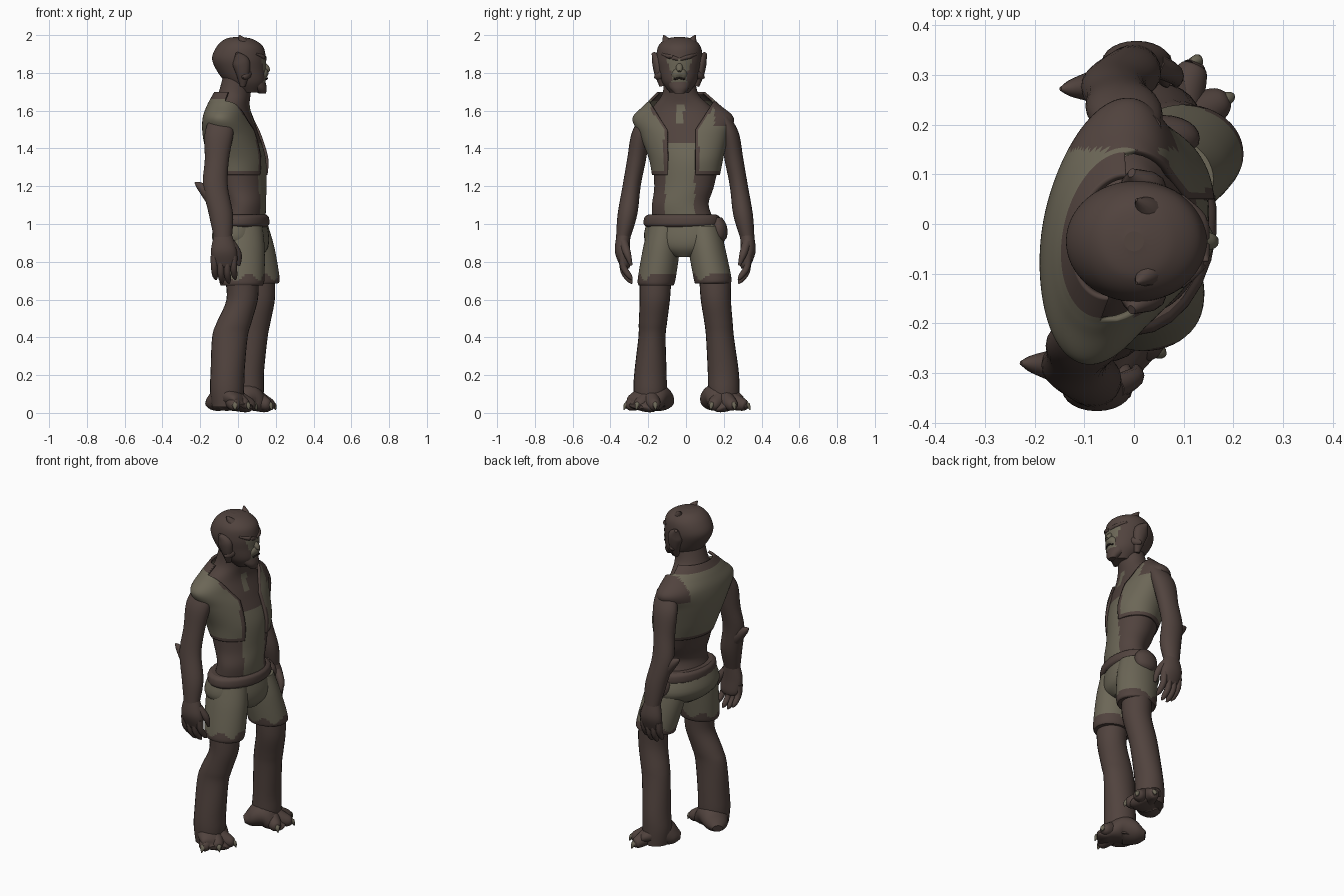
import bpy
import bmesh
import math
from mathutils import Vector

default_cube = bpy.data.objects.get("Cube")
if default_cube:
    bpy.data.objects.remove(default_cube, do_unlink=True)


def make_material(name, colour):
    mat = bpy.data.materials.new(name)
    mat.use_nodes = True
    mat.diffuse_color = (*colour, 1)
    mat.node_tree.nodes["Principled BSDF"].inputs["Base Color"].default_value = (*colour, 1)
    return mat


BROWN, TAN, DARK = range(3)
MATERIALS = [make_material("brown fur", (0.082, 0.056, 0.048)),
             make_material("tan cloth", (0.15, 0.135, 0.095)),
             make_material("dark eyes", (0.02, 0.014, 0.012))]


def smooth_path(rings, steps):
    """Catmull-Rom interpolation through (x, y, z, radius_u, radius_v) rings."""
    padded = [rings[0], *rings, rings[-1]]
    result = []
    for i in range(len(rings) - 1):
        quads = list(zip(*padded[i:i + 4]))
        for s in range(steps):
            t = s / steps
            result.append([b + t * (c - a) / 2 + t * t * (a - 2.5 * b + 2 * c - d / 2)
                           + t ** 3 * (1.5 * (b - c) + (d - a) / 2)
                           for a, b, c, d in quads])
    return result + [list(rings[-1])]


def loft(name, rings, colour=BROWN, flat=True, segments=24, steps=5, shear=0, opening=None):
    """Skin elliptical rings; colour is an index or a rule, opening gives a front gap."""
    path = smooth_path(rings, steps)
    bm = bmesh.new()
    loops = []
    for i, (x, y, z, ru, rv) in enumerate(path):
        tangent = Vector((0, 0, 1))
        if not flat:
            before, after = path[max(i - 1, 0)], path[min(i + 1, len(path) - 1)]
            tangent = (Vector(after[:3]) - Vector(before[:3])).normalized()
        side = Vector((1, 0, 0)) if abs(tangent.y) > 0.9 else Vector((0, 1, 0))
        u = side.cross(tangent).normalized()
        v = tangent.cross(u)
        start, end = 0, math.tau * (segments - 1) / segments
        if opening:
            low, high = [math.asin(max(-1, min(1, (e - y) / rv))) for e in opening(z)]
            start, end = high, math.tau + low
        loop = []
        for k in range(segments):
            a = start + (end - start) * k / (segments - 1)
            point = Vector((x, y, z)) + u * ru * math.cos(a) + v * rv * math.sin(a)
            point.x += shear * point.y
            loop.append(bm.verts.new(point))
        loops.append(loop)
    for low, high in zip(loops, loops[1:]):
        for k in range(segments - bool(opening)):
            n = (k + 1) % segments
            bm.faces.new((low[k], low[n], high[n], high[k]))
    if not opening:
        bm.faces.new(loops[0][::-1])
        bm.faces.new(loops[-1])
        bmesh.ops.recalc_face_normals(bm, faces=bm.faces)
    for face in bm.faces:
        face.smooth = len(face.verts) == 4
        face.material_index = colour(face.calc_center_median()) if callable(colour) else colour
    mesh = bpy.data.meshes.new(name)
    bm.to_mesh(mesh)
    bm.free()
    for mat in MATERIALS:
        mesh.materials.append(mat)
    obj = bpy.data.objects.new(name, mesh)
    bpy.context.collection.objects.link(obj)
    return obj


# Torso and neck, with the pale belly panel
def torso_colour(p):
    belly = -.11 < p.y < .045 and 1 < p.z < 1.42
    throat = -.055 < p.y < -.01 and 1.53 < p.z < 1.63
    return TAN if p.x > 0 and (belly or throat) else BROWN


loft("torso", [(.025, -.01, 1, .12, .17), (.045, -.03, 1.1, .105, .15),
               (.025, -.01, 1.2, .125, .158), (0, 0, 1.35, .145, .18),
               (-.03, -.01, 1.5, .13, .21), (-.035, -.02, 1.61, .1, .16),
               (-.015, -.03, 1.69, .085, .095), (.01, -.035, 1.8, .08, .08)],
     torso_colour, segments=64, steps=8, shear=.12)


# Open vest with a brown trim
def vest_gap(z):
    spread = max(0, z - 1.5) * .65
    return -.1 - spread, .05 + spread


def vest_colour(p):
    low, high = vest_gap(p.z)
    front_trim = p.x > 0 and low - .018 < p.y < high + .018
    shoulder_patch = p.y > .15 and p.z > 1.52
    return BROWN if front_trim or shoulder_patch or p.z < 1.28 or p.z > 1.66 else TAN


vest = loft("vest", [(.015, 0, 1.26, .14, .18), (0, 0, 1.35, .158, .198),
                     (-.03, -.01, 1.47, .152, .235), (-.05, -.015, 1.56, .13, .268),
                     (-.045, -.02, 1.63, .112, .2), (-.03, -.025, 1.7, .09, .125)],
            vest_colour, segments=96, steps=10, shear=.14, opening=vest_gap)
shell = vest.modifiers.new("cloth thickness", "SOLIDIFY")
shell.thickness = .014
shell.offset = -1

# Hips, belt and pouch
loft("shorts_seat", [(.02, -.015, 1.02, .13, .19), (.015, -.01, .93, .148, .212),
                     (.03, -.01, .87, .125, .17), (.045, -.01, .825, .075, .06)],
     TAN, shear=.15, segments=40)
loft("belt", [(.025, -.02, .985, .13, .19), (.025, -.02, 1.0, .142, .204),
              (.025, -.02, 1.035, .14, .2), (.025, -.02, 1.05, .125, .18)], shear=.1)
loft("belt_pouch", [(.06, .165, 1.035, .035, .025), (.06, .172, .99, .07, .044),
                    (.06, .172, .93, .065, .044), (.06, .165, .895, .025, .02)])


# Shorts legs with a ragged hem, lower legs and clawed feet
def hem_colour(p):
    return BROWN if p.z < .72 + .018 * math.sin(p.x * 45 + p.y * 30) else TAN


SHORTS = {
    "right": [(.01, -.11, .99, .12, .09), (.015, -.13, .87, .126, .098),
              (.02, -.155, .71, .12, .1), (.02, -.158, .675, .112, .092)],
    "left": [(.05, .09, .99, .11, .09), (.07, .11, .87, .124, .098),
             (.1, .14, .715, .12, .1), (.1, .14, .685, .112, .092)],
}
LEGS = {
    "right": [(.02, -.162, .72, .09, .085), (.022, -.165, .6, .083, .08),
              (-.02, -.175, .48, .092, .075), (-.043, -.18, .4, .094, .072),
              (-.055, -.188, .22, .09, .085), (-.058, -.19, .12, .09, .088),
              (-.058, -.19, .03, .08, .08)],
    "left": [(.11, .155, .72, .085, .085), (.112, .158, .6, .083, .08),
             (.088, .172, .48, .084, .075), (.075, .18, .4, .082, .074),
             (.06, .197, .22, .078, .082), (.055, .2, .12, .082, .083),
             (.055, .2, .03, .075, .08)],
}
# Heel, ball, then the three toe tips
FEET = {
    "right": [(-.14, -.1), (.035, -.255), (-.015, -.33), (.06, -.265), (.1, -.16)],
    "left": [(-.02, .115), (.135, .245), (.13, .34), (.2, .26), (.18, .13)],
}
for side in ("right", "left"):
    loft(side + "_shorts_leg", SHORTS[side], hem_colour, segments=48, steps=10)
    loft(side + "_leg", LEGS[side])
    heel, ball, *tips = [Vector(point) for point in FEET[side]]

    def along(start, end, sizes):
        return [(*start.lerp(end, f), z, a, b) for f, z, a, b in sizes]

    loft(side + "_foot", along(heel, ball, [
        (-.08, .05, .02, .03), (.12, .06, .05, .07), (.45, .085, .075, .088),
        (.75, .062, .052, .095), (.95, .04, .03, .085), (1.05, .035, .012, .05),
    ]), flat=False)
    for number, tip in enumerate(tips, 1):
        root = heel.lerp(ball, .6)
        loft(f"{side}_toe_{number}", along(root, tip, [
            (0, .08, .06, .05), (.5, .055, .042, .042),
            (.8, .04, .03, .03), (.92, .035, .012, .012)]), flat=False)
        loft(f"{side}_toe_claw_{number}", along(root, tip, [
            (.8, .045, .018, .016), (.92, .04, .015, .013), (1, .015, .002, .002)]),
            TAN, flat=False, segments=10, steps=3)

# Arms and hands, the left one swung forward
ARM = [(-.085, -.2, 1.57, .06, .04), (-.1, -.238, 1.48, .076, .05),
       (-.112, -.262, 1.34, .064, .05), (-.12, -.288, 1.2, .066, .048),
       (-.09, -.31, 1.05, .064, .052), (-.08, -.332, .93, .048, .038)]
PALM = [(-.08, -.33, .95, .045, .036), (-.075, -.337, .86, .068, .04),
        (-.07, -.325, .79, .062, .03), (-.07, -.32, .765, .045, .02)]
ELBOW = [(-.1, -.3, 1.07, .03, .03), (-.145, -.288, 1.15, .04, .035),
         (-.2, -.282, 1.2, .022, .02), (-.228, -.28, 1.22, .004, .004)]
THUMB = [(-.04, -.33, .9, .025, .025), (0, -.31, .84, .02, .02), (.005, -.29, .78, .008, .008)]
for side in ("right", "left"):
    def place(rings):
        if side == "right":
            return rings
        return [(x + .08, -y - .008, z, a, b) for x, y, z, a, b in rings]

    loft(side + "_arm", place(ARM))
    loft(side + "_palm", place(PALM))
    loft(side + "_elbow_spike", place(ELBOW), flat=False, segments=12)
    loft(side + "_thumb", place(THUMB), flat=False, segments=10)
    for i in range(4):
        x, drop = -.125 + i * .034, .02 * (i in (1, 2))
        loft(f"{side}_finger_{i + 1}", place([
            (x, -.335, .83, .02, .022), (x, -.33, .77 - drop, .018, .018),
            (x + .005, -.3, .725 - drop, .015, .015),
            (x + .01, -.285, .705 - drop, .004, .004)]), flat=False, segments=10, steps=3)

# Head with a pale face
MID = -.035


def head_colour(p):
    reach = .04 + max(0, p.z - 1.79) * .35
    return TAN if p.x > .07 and abs(p.y - MID) < reach and 1.75 < p.z < 1.875 else BROWN


loft("head", [(.06, MID, 1.695, .05, .05), (.04, MID, 1.75, .105, .09),
              (.015, MID, 1.82, .132, .112), (.005, MID, 1.88, .142, .122),
              (.01, MID, 1.94, .122, .112), (.005, MID, 1.978, .075, .075),
              (0, MID, 1.99, .02, .02)], head_colour, segments=64, steps=8)
loft("muzzle", [(.09, MID, 1.79, .05, .05), (.135, MID, 1.79, .04, .042),
                (.152, MID, 1.787, .024, .028), (.157, MID, 1.785, .006, .006)],
     TAN, flat=False)
loft("nose", [(.13, MID, 1.85, .012, .014), (.152, MID, 1.825, .015, .018),
              (.166, MID, 1.808, .006, .01)], TAN, flat=False, segments=12)
loft("mouth", [(.148, MID - .03, 1.766, .005, .004), (.156, MID, 1.772, .005, .004),
               (.148, MID + .03, 1.766, .005, .004)], DARK, flat=False, segments=8)
loft("jaw", [(.09, MID, 1.755, .055, .065), (.11, MID, 1.72, .042, .052),
             (.13, MID, 1.69, .018, .025)])

# Eyes, brows, ears, cheek tufts and horns, mirrored about the head
FEATURES = {
    "eye": (DARK, [(.126, .03, 1.852, .007, .005), (.125, .047, 1.856, .01, .008),
                   (.112, .064, 1.863, .007, .005)]),
    "brow": (BROWN, [(.14, .005, 1.872, .01, .012), (.133, .045, 1.884, .012, .014),
                     (.095, .09, 1.9, .006, .006)]),
    "ear": (BROWN, [(.025, .09, 1.73, .015, .015), (.025, .108, 1.8, .036, .025),
                    (.015, .115, 1.86, .045, .03), (-.005, .138, 1.905, .008, .01)]),
    "cheek_tuft": (BROWN, [(.05, .07, 1.81, .035, .03), (.035, .11, 1.785, .026, .022),
                           (.025, .132, 1.775, .005, .005)]),
    "horn": (BROWN, [(.035, .05, 1.93, .05, .045), (.022, .07, 1.97, .024, .022),
                     (.005, .084, 2, .003, .003)]),
}
for side, sign in (("right", -1), ("left", 1)):
    for part, (colour, rings) in FEATURES.items():
        loft(f"{side}_{part}", [(x, MID + sign * y, *rest) for x, y, *rest in rings],
             colour, flat=False, segments=12)
